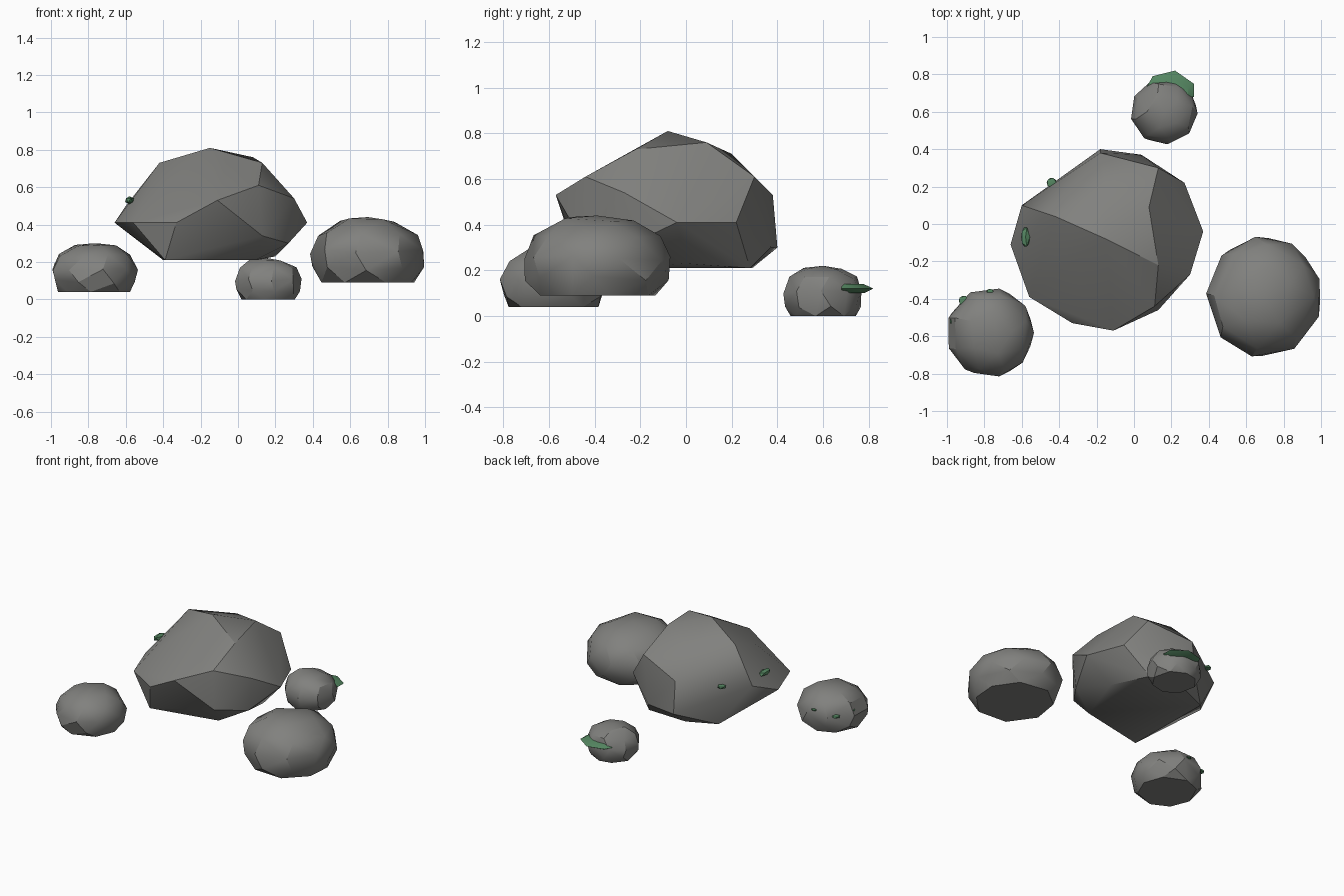
import bpy, bmesh, math, random
from mathutils import Vector

cube = bpy.data.objects.get("Cube")
if cube:
    bpy.data.objects.remove(cube, do_unlink=True)


def make_material(name, colour):
    mat = bpy.data.materials.new(name)
    mat.use_nodes = True
    mat.diffuse_color = (*colour, 1)
    mat.node_tree.nodes["Principled BSDF"].inputs["Base Color"].default_value = (*colour, 1)
    return mat


stone = make_material("grey stone", (0.22, 0.22, 0.21))
green = make_material("moss green", (0.09, 0.24, 0.12))


def finish(name, bm, mat, angle):
    mesh = bpy.data.meshes.new(name)
    bm.to_mesh(mesh)
    bm.free()
    mesh.materials.append(mat)
    obj = bpy.data.objects.new(name, mesh)
    bpy.context.collection.objects.link(obj)
    bpy.ops.object.select_all(action='DESELECT')
    obj.select_set(True)
    bpy.context.view_layer.objects.active = obj
    bpy.ops.object.shade_smooth_by_angle(angle=math.radians(angle))
    return obj


def hull(name, points, mat, angle=30):
    """Faceted convex solid through the given corners."""
    bm = bmesh.new()
    for p in points:
        bm.verts.new(p)
    result = bmesh.ops.convex_hull(bm, input=bm.verts[:])
    spare = {v for v in result["geom_interior"] + result["geom_unused"]
             if isinstance(v, bmesh.types.BMVert)}
    bmesh.ops.delete(bm, geom=list(spare), context='VERTS')
    bmesh.ops.dissolve_limit(bm, angle_limit=math.radians(3),
                             verts=bm.verts[:], edges=bm.edges[:])
    bmesh.ops.recalc_face_normals(bm, faces=bm.faces[:])
    return finish(name, bm, mat, angle)


# Large boulder: crown, shoulder, belly and flat underside
crown = [(-.15, -.08, .81), (.13, -.22, .73), (.08, .09, .76), (-.15, .2, .71),
         (-.42, .04, .73), (-.38, -.24, .62)]
shoulder = [(.11, -.44, .61), (-.11, -.57, .53), (.3, -.27, .54), (.13, .3, .61),
            (-.18, .38, .53), (-.6, .1, .5)]
belly = [(.37, -.04, .41), (.27, .22, .41), (.04, .37, .3), (-.18, .4, .3),
         (-.33, -.53, .41), (-.56, -.39, .41), (-.66, -.11, .41),
         (.13, -.46, .34), (.27, -.27, .3)]
underside = [(-.39, -.45, .21), (.09, -.35, .21), (.1, .28, .21),
             (-.2, .29, .21), (-.4, .2, .21), (.2, 0, .23)]
hull("large_boulder", crown + shoulder + belly + underside, stone)

# Smaller rocks: staggered rings as (radius share, height share, corners)
RINGS = [(.82, 0, 8), (.97, .22, 8), (1, .48, 9), (.86, .76, 8), (.5, .97, 5)]


def ring_rock(name, centre, radii, z_low, z_high, seed, peak=1.0, turn=0):
    rng = random.Random(seed)
    points = [(centre[0], centre[1], z_low + (z_high - z_low) * peak)]
    for i, (share, height, count) in enumerate(RINGS):
        for k in range(count):
            a = turn + math.tau * (k + i / 2 + rng.uniform(-.13, .13)) / count
            wobble = 0 if i == 0 else rng.uniform(-.05, .03)
            points.append((centre[0] + radii[0] * share * math.cos(a),
                           centre[1] + radii[1] * share * math.sin(a),
                           z_low + (z_high - z_low) * (height + wobble)))
    hull(name, points, stone)


ring_rock("medium_rock", (.695, -.39), (.31, .325), .09, .44, 4, turn=.3)
ring_rock("left_rock", (-.77, -.58), (.235, .24), .04, .3, 7)
ring_rock("small_rock", (.16, .6), (.18, .175), 0, .22, 2, turn=.6)

# Moss shelf wrapped around the back of the small rock
rim = [(.05, .7), (.1, .79), (.22, .82), (.32, .75), (.32, .68)]
shelf = [(x, y, .12) for x, y in rim]
shelf += [(.19 + (x - .19) * .75, .68 + (y - .68) * .7, z)
          for x, y in rim for z in (.1, .14)]
hull("moss_shelf", shelf, green)


# Small moss tufts, pressed flat onto the stone
def tuft(name, spot, size):
    bm = bmesh.new()
    bmesh.ops.create_icosphere(bm, subdivisions=1, radius=1)
    for v in bm.verts:
        v.co = Vector(spot) + Vector(a * b for a, b in zip(v.co, size))
    finish(name, bm, green, 30)


tuft("boulder_moss_side", (-.58, -.07, .53), (.026, .06, .022))
tuft("boulder_moss_back", (-.44, .22, .5), (.03, .03, .015))
tuft("left_rock_moss_side", (-.91, -.41, .17), (.03, .03, .012))
tuft("left_rock_moss_back", (-.77, -.36, .2), (.02, .015, .008))
tuft("left_rock_moss_edge", (-.97, -.52, .19), (.015, .02, .008))
